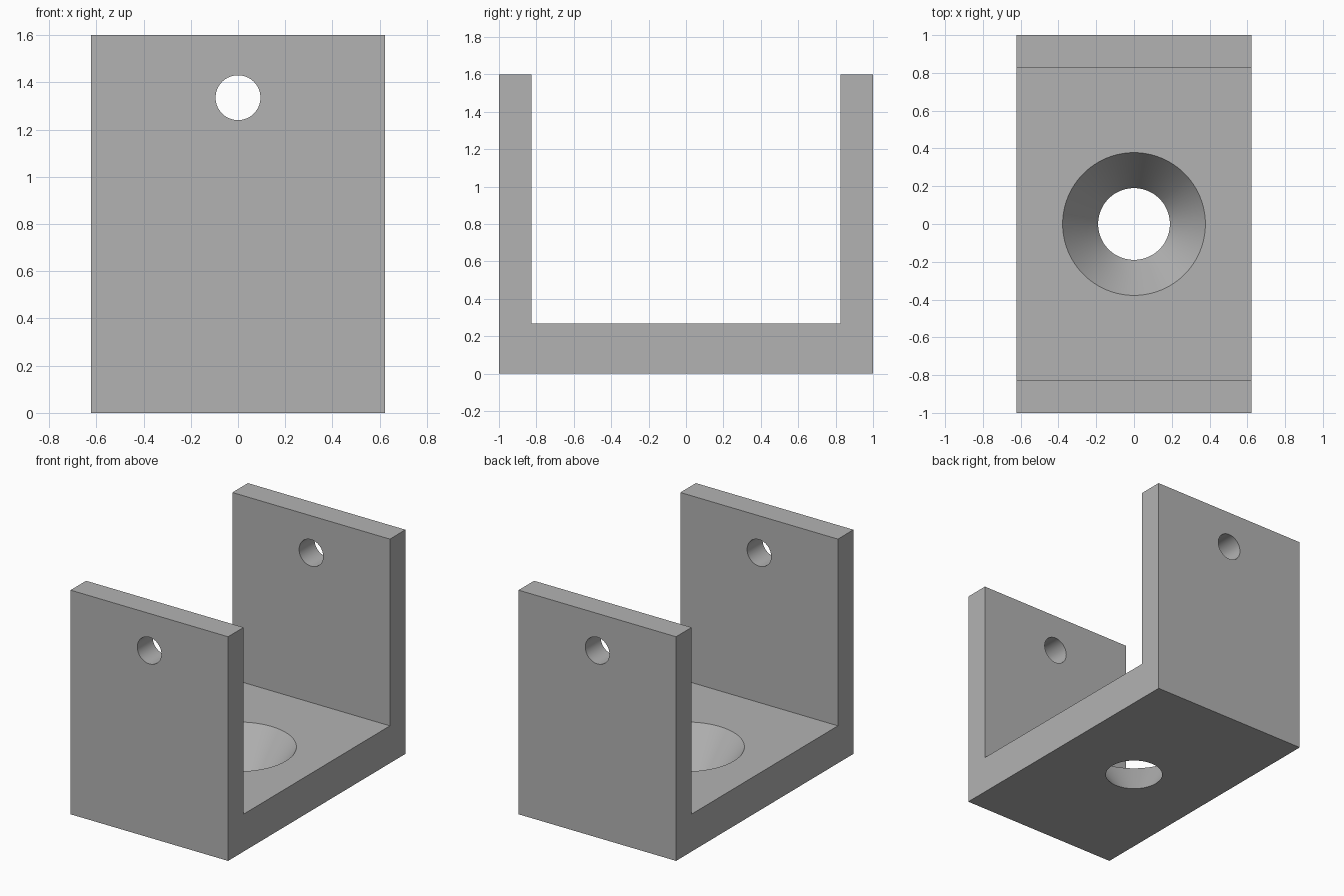
import bpy
import bmesh
from math import radians

cube = bpy.data.objects.get("Cube")
if cube:
    bpy.data.objects.remove(cube, do_unlink=True)

HALF_WIDTH, HALF_LENGTH, HEIGHT = 0.622, 1.0, 1.6
INNER, FLOOR = 0.825, 0.267
PIN_RADIUS, PIN_Z = 0.095, 1.335
SINK_TOP, SINK_BOTTOM = 0.378, 0.19

grey = bpy.data.materials.new("plain grey")
grey.use_nodes = True
colour = (0.45, 0.45, 0.45, 1)
grey.diffuse_color = colour
grey.node_tree.nodes["Principled BSDF"].inputs["Base Color"].default_value = colour

# U-shaped bracket: side profile extruded across the width
half = [(HALF_LENGTH, 0), (HALF_LENGTH, HEIGHT), (INNER, HEIGHT), (INNER, FLOOR)]
profile = half + [(-y, z) for y, z in reversed(half)]
bm = bmesh.new()
face = bm.faces.new([bm.verts.new((-HALF_WIDTH, y, z)) for y, z in profile])
extruded = bmesh.ops.extrude_face_region(bm, geom=[face])["geom"]
bmesh.ops.translate(bm, vec=(2 * HALF_WIDTH, 0, 0),
                    verts=[v for v in extruded if isinstance(v, bmesh.types.BMVert)])
bmesh.ops.recalc_face_normals(bm, faces=bm.faces)
mesh = bpy.data.meshes.new("bracket")
bm.to_mesh(mesh)
bm.free()
mesh.materials.append(grey)
bracket = bpy.data.objects.new("bracket", mesh)
bpy.context.collection.objects.link(bracket)


def cut(name, r_start, r_end, depth, location, rotation=(0, 0, 0)):
    """Cut a round or tapered hole through the bracket."""
    bpy.ops.mesh.primitive_cone_add(vertices=96, radius1=r_start, radius2=r_end,
                                    depth=depth, location=location, rotation=rotation)
    cutter = bpy.context.object
    cutter.name = name
    cutter.hide_render = True
    cutter.data.materials.append(grey)
    bpy.context.view_layer.objects.active = bracket
    mod = bracket.modifiers.new(name, "BOOLEAN")
    mod.operation, mod.solver, mod.object = "DIFFERENCE", "EXACT", cutter
    bpy.ops.object.modifier_apply(modifier=name)
    bpy.data.objects.remove(cutter, do_unlink=True)


# Countersunk floor hole, its taper continued past both faces
extra = 0.05
flare = extra * (SINK_TOP - SINK_BOTTOM) / FLOOR
cut("floor_hole", SINK_BOTTOM - flare, SINK_TOP + flare,
    FLOOR + 2 * extra, (0, 0, FLOOR / 2))

# Pin hole through both upright walls
cut("pin_hole", PIN_RADIUS, PIN_RADIUS, 3, (0, 0, PIN_Z), (radians(90), 0, 0))

# Smooth hole walls, crisp edges
bpy.ops.object.select_all(action="DESELECT")
bracket.select_set(True)
bpy.context.view_layer.objects.active = bracket
bpy.ops.object.shade_smooth_by_angle(angle=radians(30))
